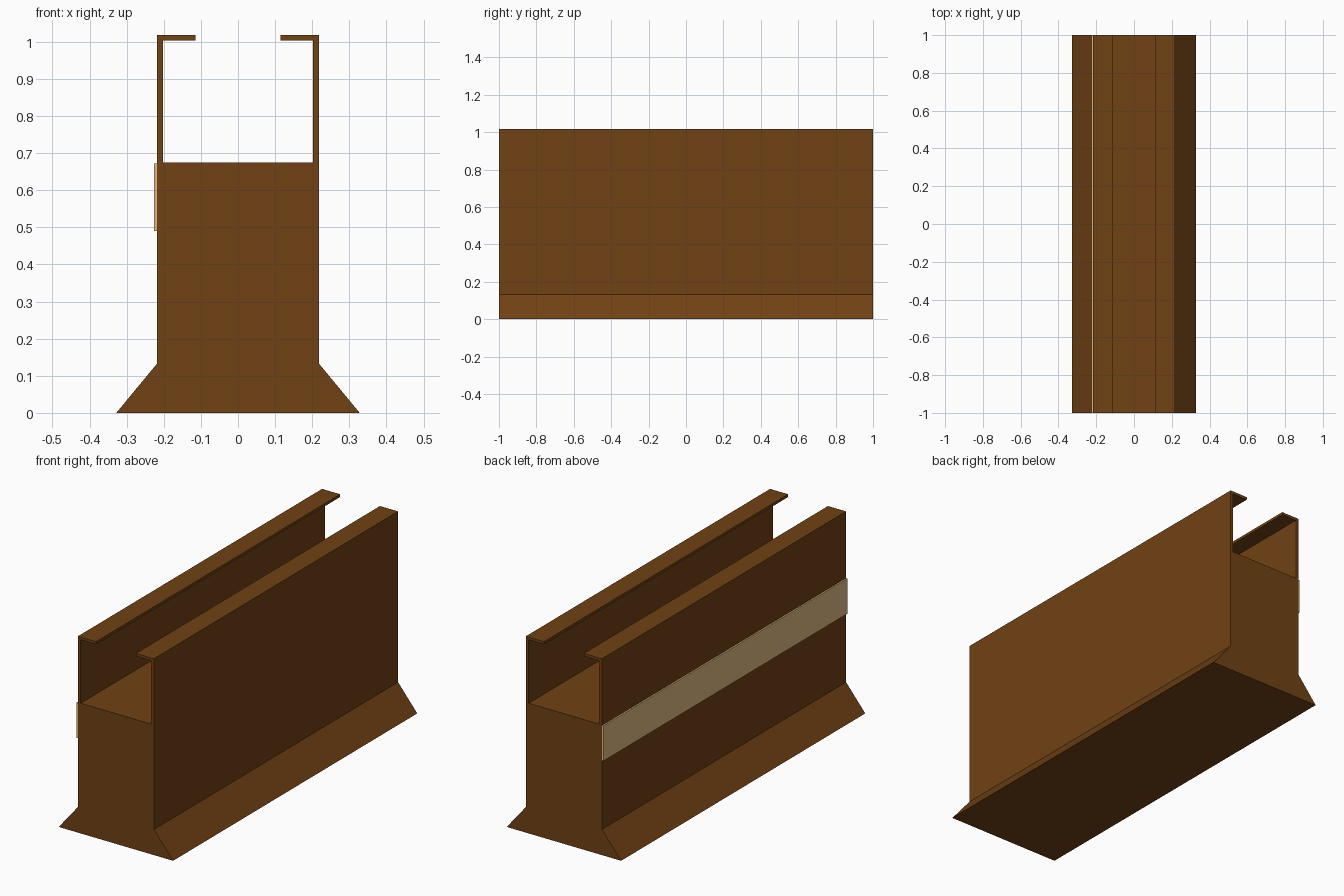
import bpy
import bmesh

if "Cube" in bpy.data.objects:
    bpy.data.objects.remove(bpy.data.objects["Cube"])


def material(name, rgb):
    m = bpy.data.materials.new(name)
    m.diffuse_color = (*rgb, 1.0)
    m.use_nodes = True
    m.node_tree.nodes["Principled BSDF"].inputs["Base Color"].default_value = m.diffuse_color
    return m


def extrude_along_y(name, outline, mat, half_length=1.0):
    """Sweep a closed x/z outline along the y axis."""
    bm = bmesh.new()
    face = bm.faces.new([bm.verts.new((x, -half_length, z)) for x, z in outline])
    swept = bmesh.ops.extrude_face_region(bm, geom=[face])
    moved = [g for g in swept["geom"] if isinstance(g, bmesh.types.BMVert)]
    bmesh.ops.translate(bm, verts=moved, vec=(0, 2 * half_length, 0))
    bmesh.ops.recalc_face_normals(bm, faces=bm.faces)
    mesh = bpy.data.meshes.new(name)
    bm.to_mesh(mesh)
    bm.free()
    mesh.materials.append(mat)
    obj = bpy.data.objects.new(name, mesh)
    bpy.context.collection.objects.link(obj)
    return obj


brown = material("dark brown", (0.162, 0.054, 0.007))
tan = material("light tan", (0.76, 0.49, 0.23))

# Beam: flared foot, solid body, open channel with inward lips
right_half = [
    (0.328, 0.0),
    (0.218, 0.133),
    (0.218, 1.018),
    (0.114, 1.018),
    (0.114, 1.004),
    (0.202, 1.004),
    (0.202, 0.675),
]
left_half = [(-x, z) for x, z in reversed(right_half)]
extrude_along_y("channel_beam", right_half + left_half, brown)

# Thin strip along the left wall
strip = [(-0.226, 0.49), (-0.218, 0.49), (-0.218, 0.672), (-0.226, 0.672)]
extrude_along_y("side_strip", strip, tan)
